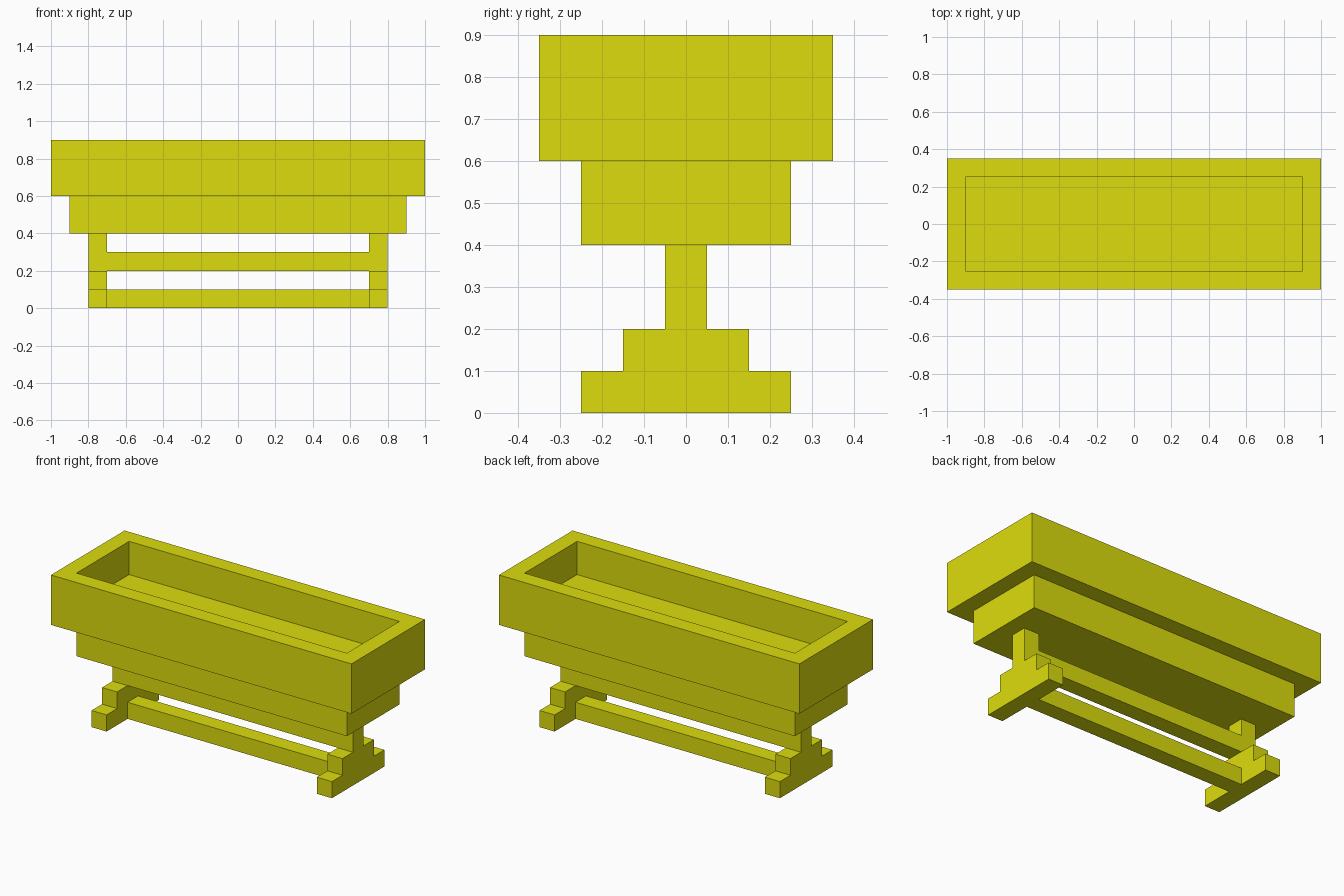
import bpy, bmesh

if "Cube" in bpy.data.objects:
    bpy.data.objects.remove(bpy.data.objects["Cube"])

mat = bpy.data.materials.new("yellow_paint")
mat.diffuse_color = (0.72, 0.72, 0.004, 1)
mat.use_nodes = True
mat.node_tree.nodes["Principled BSDF"].inputs["Base Color"].default_value = mat.diffuse_color


def finish(name, bm):
    bmesh.ops.recalc_face_normals(bm, faces=bm.faces)
    mesh = bpy.data.meshes.new(name)
    bm.to_mesh(mesh)
    bm.free()
    mesh.materials.append(mat)
    obj = bpy.data.objects.new(name, mesh)
    bpy.context.collection.objects.link(obj)
    return obj


def stacked_rects(name, rings):
    """Skin a closed solid through centred rectangles (half x, half y, z)."""
    bm = bmesh.new()
    loops = [[bm.verts.new((sx * hx, sy * hy, z))
              for sx, sy in ((-1, -1), (1, -1), (1, 1), (-1, 1))]
             for hx, hy, z in rings]
    for a, b in zip(loops, loops[1:]):
        for i in range(4):
            j = (i + 1) % 4
            bm.faces.new((a[i], a[j], b[j], b[i]))
    bm.faces.new(loops[0])
    bm.faces.new(loops[-1])
    return finish(name, bm)


# Trough: narrow lower tier, wide upper tier, recessed top
stacked_rects("trough", [(0.9, 0.25, 0.4), (0.9, 0.25, 0.6),
                         (1.0, 0.35, 0.6), (1.0, 0.35, 0.9),
                         (0.9, 0.25, 0.9), (0.9, 0.25, 0.7)])

# Stepped end legs: half profile mirrored in y, extruded along x
half = [(0.25, 0), (0.25, 0.1), (0.15, 0.1), (0.15, 0.2), (0.05, 0.2), (0.05, 0.4)]
profile = half + [(-y, z) for y, z in reversed(half)]
bm = bmesh.new()
face = bm.faces.new([bm.verts.new((0.7, y, z)) for y, z in profile])
ext = bmesh.ops.extrude_face_region(bm, geom=[face], use_keep_orig=True)
bmesh.ops.translate(bm, vec=(0.1, 0, 0),
                    verts=[v for v in ext["geom"] if isinstance(v, bmesh.types.BMVert)])
legs = finish("end_legs", bm)
legs.modifiers.new("Mirror", 'MIRROR')

# Stretchers joining the legs
for name, z in (("lower_stretcher", 0.0), ("upper_stretcher", 0.2)):
    stacked_rects(name, [(0.7, 0.05, z), (0.7, 0.05, z + 0.1)])
